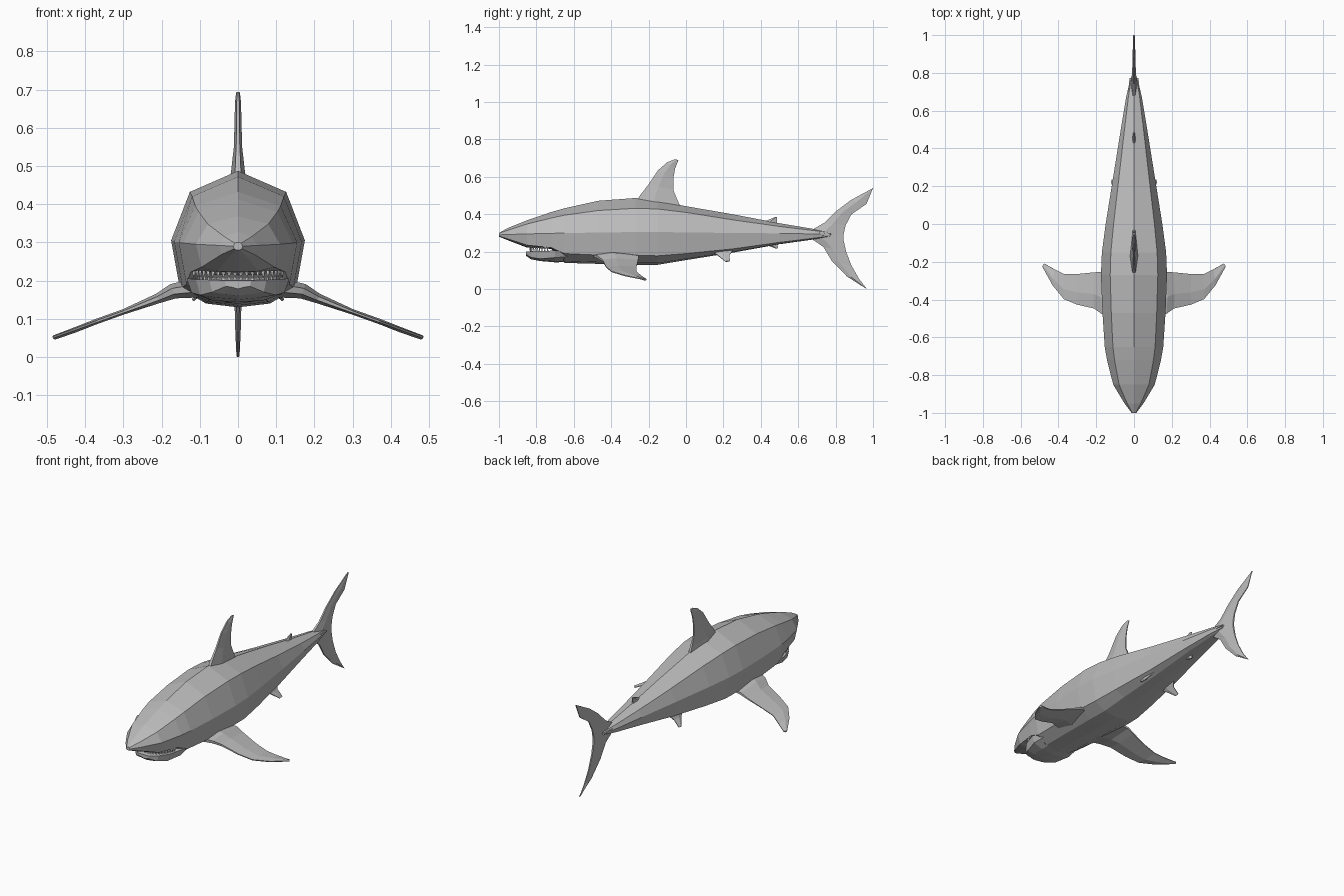
import bpy, bmesh, math
from mathutils import Vector


def material(name, value):
    m = bpy.data.materials.new(name)
    m.diffuse_color = (value, value, value, 1)
    return m


GREY = material("grey skin", 0.5)
WHITE = material("white teeth", 0.8)


def finish(name, bm, mat):
    bmesh.ops.recalc_face_normals(bm, faces=bm.faces)
    mesh = bpy.data.meshes.new(name)
    bm.to_mesh(mesh)
    bm.free()
    mesh.materials.append(mat)
    obj = bpy.data.objects.new(name, mesh)
    bpy.context.collection.objects.link(obj)
    return obj


def loft(name, rings, mat=GREY):
    """Skin a list of equal closed rings and cap both ends."""
    bm = bmesh.new()
    vs = [[bm.verts.new(p) for p in ring] for ring in rings]
    n = len(vs[0])
    for a, b in zip(vs, vs[1:]):
        for i in range(n):
            j = (i + 1) % n
            bm.faces.new((a[i], a[j], b[j], b[i]))
    bm.faces.new(vs[0])
    bm.faces.new(vs[-1])
    return finish(name, bm, mat)


def fin(name, stations, normal):
    """Fin from chords: (leading point, trailing point, half thickness)."""
    n = Vector(normal).normalized()
    rings = []
    for lead, trail, t in stations:
        a, b = Vector(lead), Vector(trail)
        m = a.lerp(b, 0.4)
        rings.append([a + n * t * .4, m + n * t, b + n * t * .3,
                      b - n * t * .3, m - n * t, a - n * t * .4])
    return loft(name, rings)


def mid_fin(name, stations):
    """Upright fin on the centre plane, points given as (y, z)."""
    return fin(name, [((0, *a), (0, *b), t) for a, b, t in stations], (1, 0, 0))


# Body: y, half width, top, shoulder, middle, lower side, belly heights
body = [
    (-1.0, .012, .300, .298, .290, .283, .280),
    (-.95, .050, .328, .315, .292, .268, .260),
    (-.85, .110, .368, .348, .295, .235, .222),
    (-.72, .143, .412, .380, .298, .222, .215),
    (-.65, .155, .432, .395, .300, .190, .140),
    (-.47, .167, .472, .420, .302, .182, .135),
    (-.27, .175, .487, .432, .305, .180, .130),
    (-.15, .170, .472, .428, .305, .178, .130),
    (.00, .150, .443, .410, .303, .190, .155),
    (.25, .110, .400, .370, .300, .215, .195),
    (.50, .070, .352, .335, .298, .250, .240),
    (.68, .040, .322, .313, .295, .272, .265),
    (.77, .018, .305, .302, .292, .283, .280),
]
rings = []
for y, w, top, sh, mid, low, belly in body:
    half = [(w * .72, sh), (w, mid), (w * .87, low), (w * .48, belly + (low - belly) * .2)]
    rings.append([(0, y, top)] + [(x, y, z) for x, z in half] + [(0, y, belly)]
                 + [(-x, y, z) for x, z in reversed(half)])
loft("body", rings)

# Lower jaw: y, half width, rim, side, belly heights
jaw = [
    (-.855, .035, .200, .185, .178),
    (-.83, .075, .202, .170, .160),
    (-.78, .110, .203, .162, .150),
    (-.70, .135, .206, .168, .143),
    (-.62, .125, .195, .175, .145),
]
loft("lower_jaw", [[(-w, y, r), (-w * .9, y, s), (-w * .5, y, b + .005), (0, y, b),
                    (w * .5, y, b + .005), (w * .9, y, s), (w, y, r)]
                   for y, w, r, s, b in jaw])


# Teeth: small pyramids along the mouth arc
def teeth(name, count, rx, ry, base, tip):
    bm = bmesh.new()
    for i in range(count):
        t = math.radians(-80 + 160 * i / (count - 1))
        c = Vector((rx * math.sin(t), -.72 - ry * math.cos(t), base))
        along = Vector((math.cos(t), math.sin(t), 0)) * .007
        out = Vector((math.sin(t), -math.cos(t), 0)) * .004
        ring = [bm.verts.new(c + d) for d in (along, out, -along, -out)]
        point = bm.verts.new((c.x, c.y, tip))
        bm.faces.new(ring)
        for k in range(4):
            bm.faces.new((ring[k], ring[(k + 1) % 4], point))
    finish(name, bm, WHITE)


teeth("upper_teeth", 22, .118, .115, .226, .204)
teeth("lower_teeth", 20, .108, .112, .199, .215)

# Fins on the centre line
mid_fin("dorsal_fin", [
    ((-.27, .46), (-.02, .42), .024),
    ((-.25, .495), (-.045, .475), .018),
    ((-.20, .56), (-.068, .53), .011),
    ((-.15, .635), (-.068, .59), .009),
    ((-.10, .678), (-.058, .645), .008),
    ((-.06, .694), (-.04, .69), .005)])
mid_fin("tail_fin", [
    ((1.0, .54), (.998, .535), .004),
    ((.88, .475), (.965, .455), .007),
    ((.80, .415), (.885, .40), .009),
    ((.74, .355), (.853, .34), .012),
    ((.67, .315), (.842, .29), .016),
    ((.67, .27), (.843, .26), .016),
    ((.735, .225), (.856, .20), .012),
    ((.78, .15), (.885, .125), .009),
    ((.86, .068), (.925, .055), .007),
    ((.963, .002), (.967, .0), .004)])
mid_fin("second_dorsal_fin", [
    ((.40, .355), (.50, .34), .012),
    ((.43, .366), (.485, .358), .008),
    ((.478, .386), (.488, .384), .004)])
mid_fin("anal_fin", [
    ((.39, .25), (.50, .25), .012),
    ((.43, .235), (.49, .235), .008),
    ((.48, .217), (.492, .219), .004)])

# Paired fins, mirrored left and right
for side, s in (("right", 1), ("left", -1)):
    pectoral = [(.11, -.50, -.26, .18, .026), (.17, -.475, -.253, .172, .02),
                (.21, -.447, -.256, .153, .013), (.30, -.427, -.265, .118, .007),
                (.37, -.398, -.265, .093, .007), (.43, -.325, -.24, .071, .007),
                (.485, -.225, -.21, .051, .006)]
    fin(side + "_pectoral_fin",
        [((s * x, a, z), (s * (x - .01 * (x > .4)), b, z), t)
         for x, a, b, z, t in pectoral], (s * .37, 0, .93))
    pelvic = [(.065, .12, .26, .215, .010), (.088, .17, .232, .18, .007),
              (.118, .212, .235, .147, .004)]
    fin(side + "_pelvic_fin",
        [((s * x, a, z), (s * x, b, z + .003), t) for x, a, b, z, t in pelvic],
        (s * .78, 0, .62))
    # Small keel beside the tail root
    fin(side + "_tail_keel",
        [((s * .012, .60, .295), (s * .012, .775, .293), .012),
         ((s * .035, .66, .295), (s * .024, .772, .293), .008)], (0, 0, 1))
